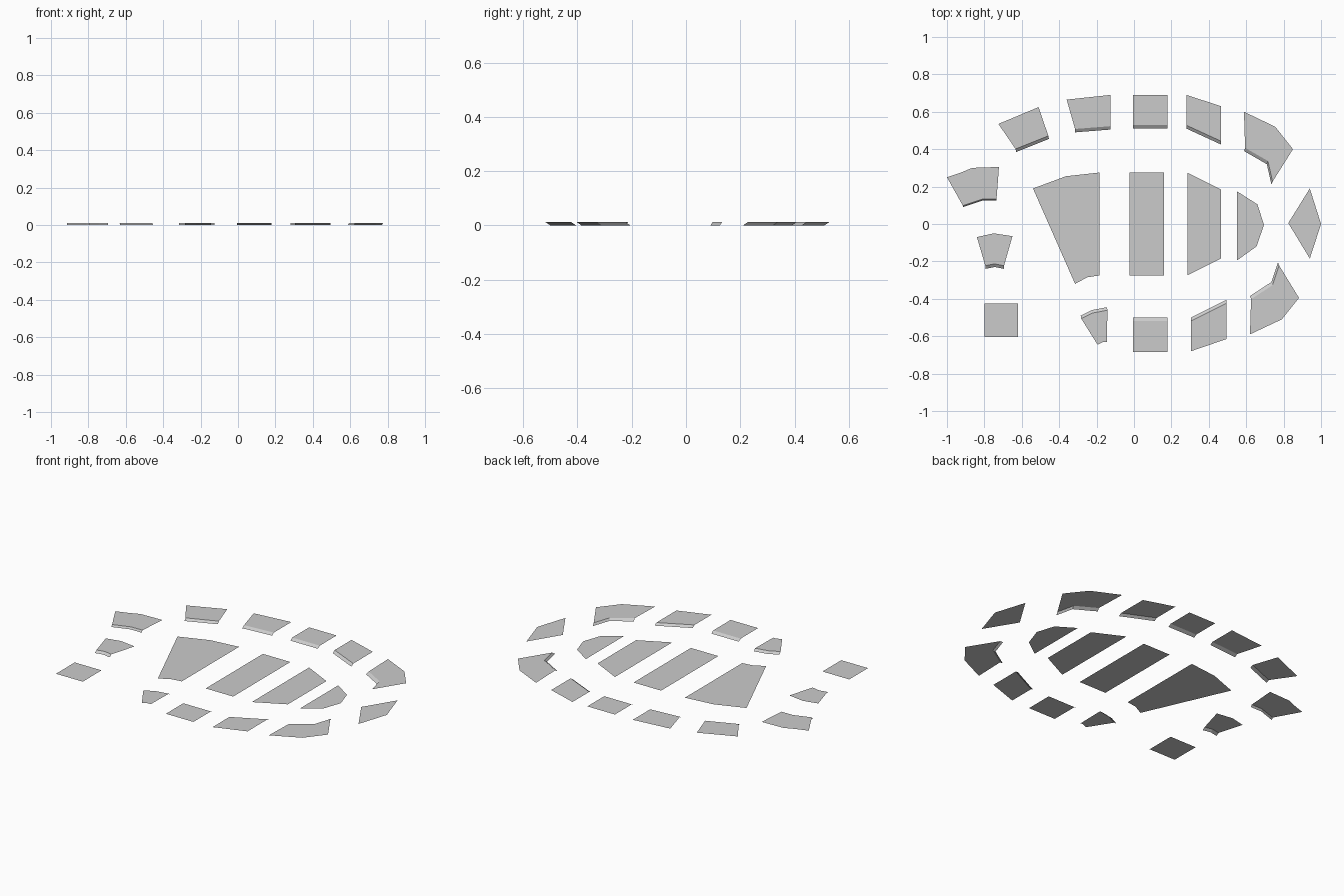
import bpy

if "Cube" in bpy.data.objects:
    bpy.data.objects.remove(bpy.data.objects["Cube"])

TOP = 0.012      # height of the outer plates
INNER = 0.004    # height of the middle plates


def add_mesh(name, verts, faces):
    mesh = bpy.data.meshes.new(name)
    mesh.from_pydata(verts, [], faces)
    mesh.update()
    obj = bpy.data.objects.new(name, mesh)
    bpy.context.collection.objects.link(obj)
    return obj


def plate(name, outer, inner=(), lip=(0, 0), z=TOP):
    """Flat sheet; the inner edge drops to the ground as a narrow sloping lip."""
    dx, dy = lip
    verts = [(x, y, z) for x, y in outer]
    n = len(outer)
    verts += [(x + dx, y + dy, z) for x, y in inner]
    m = len(inner)
    verts += [(x, y, 0) for x, y in inner]
    faces = [tuple(range(n + m))]
    for i in range(n, n + m - 1):
        faces.append((i + 1, i, i + m, i + 1 + m))
    # make every face look upward
    up = []
    for f in faces:
        a = sum(verts[f[k - 1]][0] * verts[f[k]][1] - verts[f[k]][0] * verts[f[k - 1]][1]
                for k in range(len(f)))
        up.append(f if a > 0 else f[::-1])
    return add_mesh(name, verts, up)


# middle plates
plate("middle_plate_left", [(-.54, .19), (-.365, .255), (-.185, .275),
                            (-.185, -.275), (-.25, -.285), (-.315, -.32)], z=INNER)
plate("middle_plate_centre", [(-.025, .275), (.16, .275), (.16, -.275), (-.025, -.275)], z=INNER)
plate("middle_plate_right", [(.285, .275), (.465, .185), (.465, -.185), (.285, -.275)], z=INNER)
plate("middle_plate_tip", [(.55, .175), (.66, .105), (.695, -.005), (.655, -.12), (.55, -.195)], z=INNER)

# back row
plate("back_plate_1", [(-.725, .535), (-.51, .625)], [(-.455, .455), (-.63, .385)], (-.003, .016))
plate("back_plate_2", [(-.36, .665), (-.125, .69)], [(-.125, .505), (-.315, .49)], (0, .018))
plate("back_plate_3", [(-.005, .69), (.18, .69)], [(.18, .51), (-.005, .51)], (0, .018))
plate("back_plate_4", [(.28, .69), (.465, .63)], [(.465, .425), (.28, .51)], (0, .018))
plate("back_corner_plate", [(.588, .6), (.755, .52), (.85, .4)],
      [(.735, .21), (.71, .32), (.588, .39)], (.006, .017))

# right end
plate("end_plate", [(.94, .19), (1, 0), (.94, -.185), (.825, .005)])

# front row
plate("front_corner_plate", [(.62, -.59), (.79, -.51), (.882, -.395)],
      [(.77, -.205), (.735, -.31), (.62, -.385)], (.006, -.017))
plate("front_plate_4", [(.305, -.68), (.495, -.615)], [(.495, -.405), (.305, -.5)], (0, -.018))
plate("front_plate_3", [(-.005, -.685), (.18, -.685)], [(.18, -.5), (-.005, -.5)], (0, -.018))
plate("front_plate_2", [(-.195, -.645), (-.165, -.63), (-.145, -.63)],
      [(-.145, -.445), (-.225, -.46), (-.285, -.49)], (.003, -.016))
plate("front_square_plate", [(-.8, -.425), (-.62, -.425), (-.62, -.605), (-.8, -.605)])

# left end
plate("left_plate_front", [(-.84, -.07), (-.75, -.05), (-.65, -.065)],
      [(-.695, -.24), (-.745, -.23), (-.795, -.24)], (0, .017))
plate("left_plate_back", [(-1, .25), (-.925, .275), (-.865, .3), (-.722, .305)],
      [(-.735, .125), (-.81, .125), (-.915, .09)], (0, .008))
